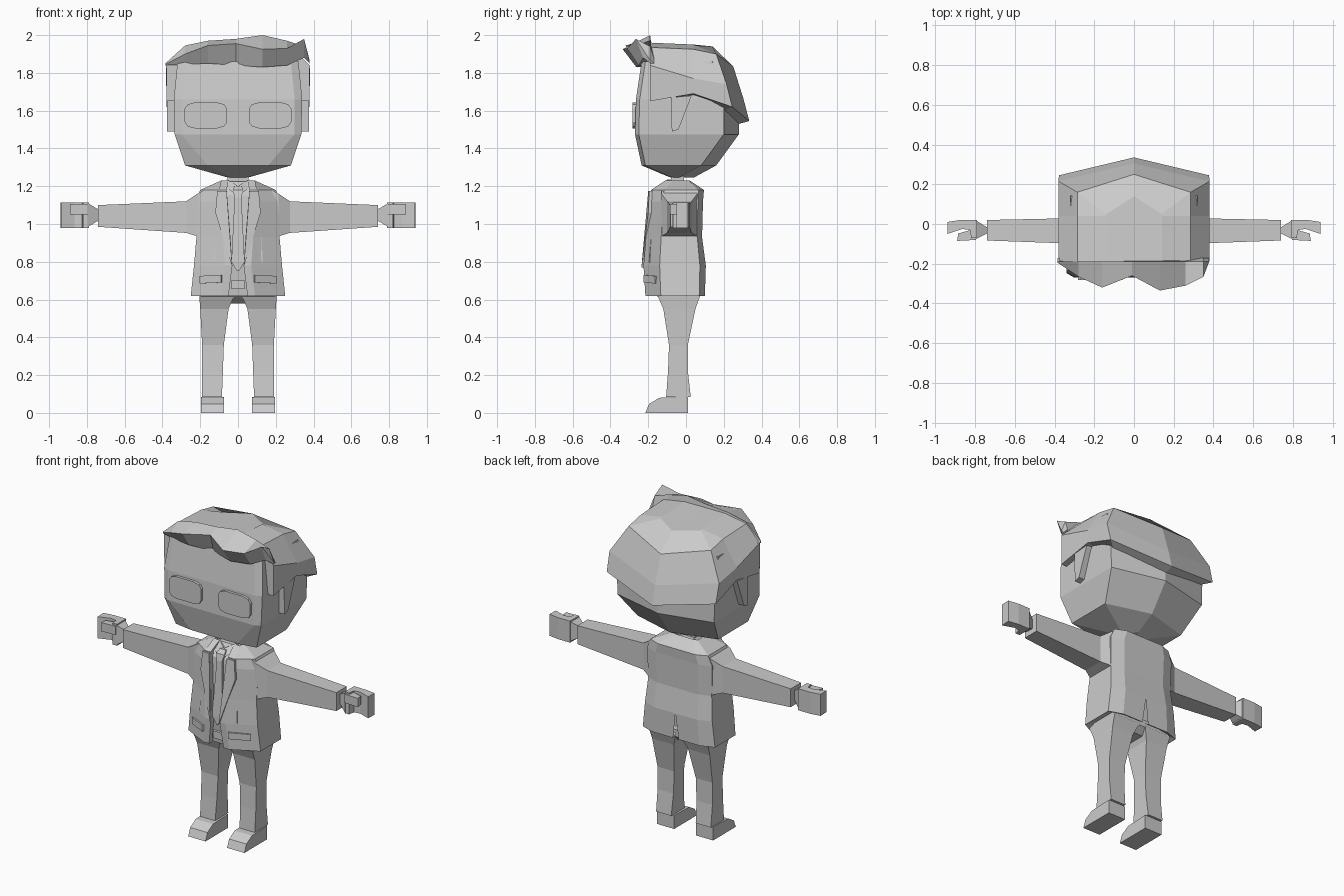
import bpy, bmesh, math
from mathutils import Vector

cube = bpy.data.objects.get("Cube")
if cube:
    bpy.data.objects.remove(cube, do_unlink=True)

GREY = (.6, .6, .6, 1)
grey = bpy.data.materials.new("plain_grey")
grey.use_nodes = True
grey.diffuse_color = GREY
grey.node_tree.nodes["Principled BSDF"].inputs["Base Color"].default_value = GREY


def finish(name, bm, mirror):
    """Turn a bmesh into a named object, mirrored across x when asked."""
    bmesh.ops.remove_doubles(bm, verts=bm.verts, dist=.001)
    if mirror:
        geometry = bm.verts[:] + bm.edges[:] + bm.faces[:]
        copy = bmesh.ops.duplicate(bm, geom=geometry)["geom"]
        for item in copy:
            if isinstance(item, bmesh.types.BMVert):
                item.co.x *= -1
        # weld the centre seam
        seam = [v for v in bm.verts if abs(v.co.x) < .001]
        bmesh.ops.remove_doubles(bm, verts=seam, dist=.001)
    bmesh.ops.recalc_face_normals(bm, faces=bm.faces)
    mesh = bpy.data.meshes.new(name)
    bm.to_mesh(mesh)
    bm.free()
    mesh.materials.append(grey)
    bpy.context.collection.objects.link(bpy.data.objects.new(name, mesh))


def loft(name, rows, closed=True, caps=True, mirror=True):
    """Skin matching rows of points, ending in flat caps."""
    bm = bmesh.new()
    grid = [[bm.verts.new(point) for point in row] for row in rows]
    count = len(rows[0])
    for lower, upper in zip(grid, grid[1:]):
        for i in range(count if closed else count - 1):
            j = (i + 1) % count
            bm.faces.new((lower[i], lower[j], upper[j], upper[i]))
    if caps:
        bm.faces.new(grid[0])
        bm.faces.new(grid[-1])
    finish(name, bm, mirror)


def prism(name, points, offset):
    """Extrude a polygon along an offset and mirror it."""
    loft(name, [points, [Vector(point) + Vector(offset) for point in points]])


def level(z, outer, front, back, inner=None):
    """Horizontal rectangle, centred unless an inner edge is given."""
    inner = -outer if inner is None else inner
    return [(inner, front, z), (outer, front, z), (outer, back, z), (inner, back, z)]


def slice_at(x, front, back, low, high):
    """Upright rectangle across a limb that runs along x."""
    return [(x, front, low), (x, back, low), (x, back, high), (x, front, high)]


# Head: flat face, tapered jaw, ridged back
def head_row(z, chin, width, front, ridge):
    return [(0, front, z), (chin, front, z), (width, front + .02, z),
            (width, ridge - .08, z), (0, ridge, z)]


loft("head", [
    head_row(z=1.245, chin=.03, width=.05, front=-.08, ridge=.04),
    head_row(z=1.31, chin=.16, width=.28, front=-.235, ridge=.16),
    head_row(z=1.475, chin=.3, width=.335, front=-.27, ridge=.28),
    head_row(z=1.66, chin=.3, width=.34, front=-.265, ridge=.28),
    head_row(z=1.86, chin=.28, width=.32, front=-.235, ridge=.22)], closed=False)


# Eye plates: rounded rectangles
def rounded(value):
    return math.copysign(math.sqrt(abs(value)), value)


angles = [math.radians(30 * step + 15) for step in range(12)]
prism("eyes", [(.17 + .114 * rounded(math.cos(a)), -.282, 1.575 + .07 * rounded(math.sin(a)))
               for a in angles], offset=(0, .025, 0))

# Ears
prism("ears", [(.32, y, z) for y, z in ((-.08, 1.67), (-.075, 1.49), (-.04, 1.5), (.03, 1.68))],
      offset=(.055, 0, 0))


# Hair cap: the hem rises over the ears and drops at the nape
def hair_row(width, front, side, corner, ridge, nape):
    return [(0, -.19, front), (width, -.19, front), (width, .04, side),
            (width, ridge - .09, corner), (0, ridge, nape)]


loft("hair", [
    hair_row(width=.31, front=1.65, side=1.68, corner=1.6, ridge=.28, nape=1.53),
    hair_row(width=.378, front=1.65, side=1.69, corner=1.62, ridge=.335, nape=1.545),
    hair_row(width=.38, front=1.84, side=1.77, corner=1.74, ridge=.305, nape=1.66),
    hair_row(width=.285, front=1.935, side=1.925, corner=1.9, ridge=.25, nape=1.835),
    hair_row(width=.14, front=1.96, side=1.95, corner=1.945, ridge=.14, nape=1.94)], closed=False)


# Swept fringe, pushed forward in two waves
def fringe_row(x, reach, low, high, top):
    return [(x, -.17, low), (x, (reach - .19) / 2, low), (x, reach, high), (x, -.19, top)]


loft("fringe", [
    fringe_row(x=-.385, reach=-.195, low=1.84, high=1.845, top=1.85),
    fringe_row(x=-.28, reach=-.265, low=1.845, high=1.9, top=1.945),
    fringe_row(x=-.16, reach=-.32, low=1.85, high=1.945, top=1.97),
    fringe_row(x=-.01, reach=-.26, low=1.84, high=1.955, top=1.98),
    fringe_row(x=.13, reach=-.335, low=1.83, high=1.925, top=2),
    fringe_row(x=.26, reach=-.31, low=1.84, high=1.93, top=1.97),
    fringe_row(x=.35, reach=-.265, low=1.88, high=1.98, top=1.94),
    fringe_row(x=.378, reach=-.185, low=1.85, high=1.86, top=1.87)], mirror=False)

# Neck, shirt, tie and buckle
loft("neck", [level(z, outer=.055, front=-.08, back=-.01) for z in (1.18, 1.27)], mirror=False)
loft("shirt", [
    level(z=.62, outer=.13, front=-.175, back=.03),
    level(z=.8, outer=.13, front=-.195, back=.03),
    level(z=1.15, outer=.12, front=-.17, back=.03),
    level(z=1.225, outer=.055, front=-.11, back=.02)], mirror=False)
prism("shirt_collar", [(.005, -.14, 1.205), (.06, -.1, 1.235), (.075, -.12, 1.2), (.03, -.175, 1.17)],
      offset=(0, .02, 0))
loft("tie", [
    level(z=.75, outer=.005, front=-.208, back=-.18),
    level(z=.8, outer=.035, front=-.208, back=-.18),
    level(z=1.14, outer=.018, front=-.185, back=-.16),
    level(z=1.18, outer=.028, front=-.175, back=-.15),
    level(z=1.2, outer=.02, front=-.15, back=-.13)], mirror=False)
loft("belt_buckle", [level(z, outer=.035, front=-.2, back=-.17) for z in (.655, .7)], mirror=False)


# Jacket: open front with a lip, chamfered corners and a back vent
def jacket_row(z, gap, width, front, back, vent=0):
    return [(gap, front + .03, z), (gap, front, z), (gap + .04, front, z), (width, front * .62, z),
            (width, back * .7, z), (width * .65, back, z), (vent, back, z)]


loft("jacket", [
    jacket_row(z=.64, gap=.05, width=.2, front=-.17, back=.07, vent=.02),
    jacket_row(z=.62, gap=.05, width=.25, front=-.215, back=.1, vent=.02),
    jacket_row(z=.78, gap=.03, width=.233, front=-.225, back=.105),
    jacket_row(z=.93, gap=.04, width=.22, front=-.212, back=.085),
    jacket_row(z=1.12, gap=.055, width=.225, front=-.195, back=.09),
    jacket_row(z=1.18, gap=.06, width=.2, front=-.185, back=.095),
    jacket_row(z=1.23, gap=.05, width=.09, front=-.11, back=.02)], closed=False, caps=False)
prism("lapels", [(.06, -.2, 1.175), (.11, -.195, 1.175), (.12, -.2, 1.06), (.03, -.236, .77)],
      offset=(0, .02, 0))
prism("pocket_flaps", [(x, y, z) for x, y, z in
                       ((.09, -.226, .69), (.205, -.165, .685), (.205, -.165, .725), (.09, -.226, .73))],
      offset=(-.01, .015, 0))

# Sleeves
loft("sleeves", [
    slice_at(x=.18, front=-.13, back=.06, low=.92, high=1.18),
    slice_at(x=.215, front=-.13, back=.06, low=.935, high=1.16),
    slice_at(x=.275, front=-.1, back=.03, low=.953, high=1.12),
    slice_at(x=.74, front=-.083, back=.02, low=.985, high=1.1)])

# Wrists, hooked fingers and thumbs
loft("wrists", [
    slice_at(x=.735, front=-.045, back=-.02, low=1.02, high=1.075),
    slice_at(x=.795, front=-.075, back=.018, low=.985, high=1.11)])
prism("hands", [(x, y, .98) for x, y in
                ((.79, -.07), (.79, .02), (.875, .02), (.94, .01),
                 (.938, -.05), (.865, -.025), (.825, -.03), (.82, -.07))], offset=(0, 0, .135))
prism("thumbs", [(x, y, 1.05) for x, y in
                 ((.795, -.08), (.79, -.03), (.82, -.03), (.885, -.048), (.89, -.085))],
      offset=(0, 0, .055))

# Trousers
loft("hips", [
    level(z=.58, outer=.06, front=-.1, back=.03),
    level(z=.615, outer=.2, front=-.15, back=.07),
    level(z=.66, outer=.205, front=-.15, back=.07)], mirror=False)
loft("legs", [
    level(z=.62, inner=.02, outer=.205, front=-.15, back=.075),
    level(z=.55, inner=.05, outer=.2, front=-.12, back=.05),
    level(z=.36, inner=.075, outer=.19, front=-.09, back=.01),
    level(z=.22, inner=.08, outer=.19, front=-.095, back=.01),
    level(z=.085, inner=.085, outer=.19, front=-.105, back=.025)])

# Shoes with sloping toes
prism("shoes", [(.075, y, z) for y, z in
                ((.01, 0), (.01, .085), (-.14, .08), (-.195, .048), (-.215, 0))],
      offset=(.12, 0, 0))
